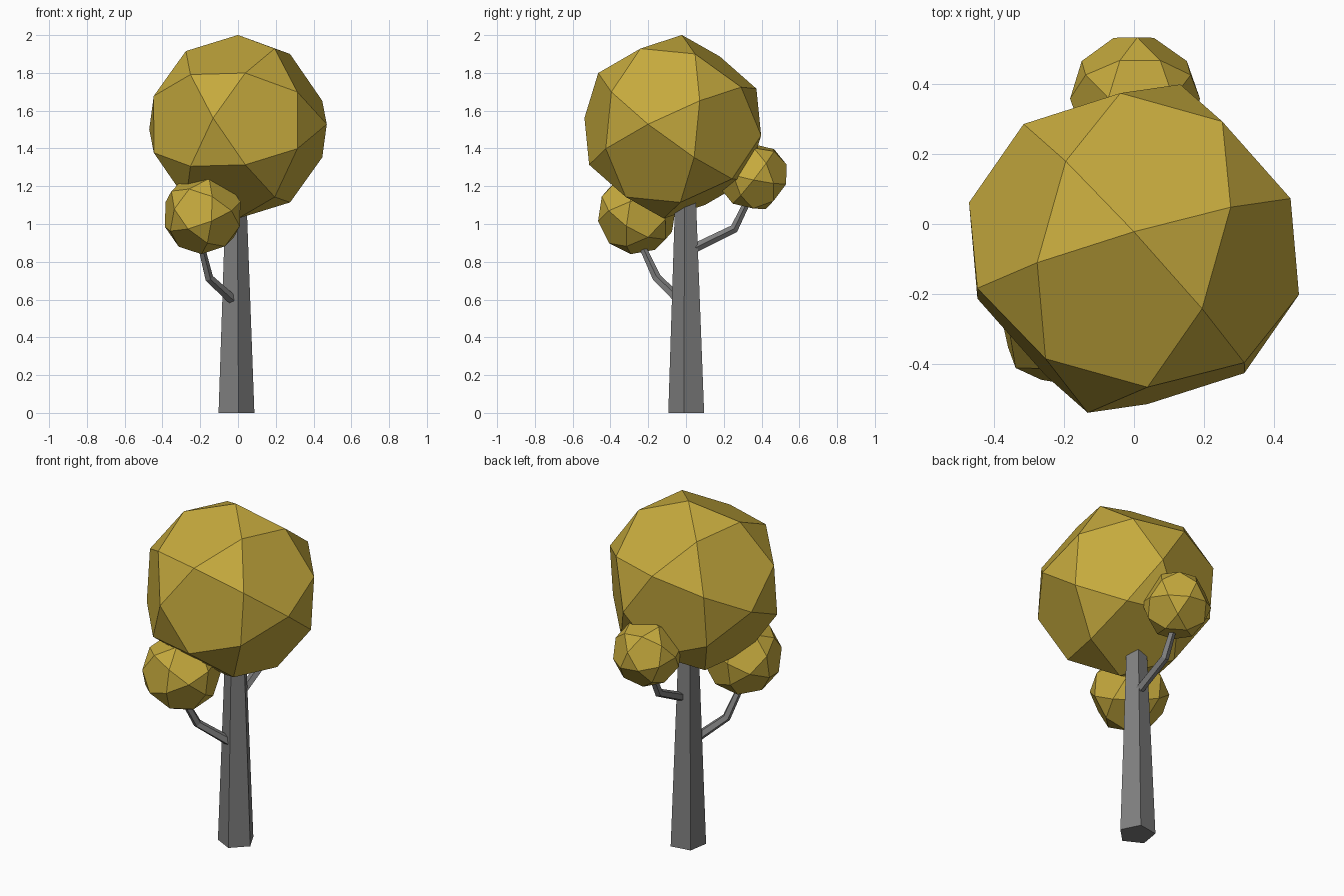
import bpy, bmesh, math
from mathutils import Vector, Matrix

if "Cube" in bpy.data.objects:
    bpy.data.objects.remove(bpy.data.objects["Cube"])


def material(name, colour):
    m = bpy.data.materials.new(name)
    m.diffuse_color = (*colour, 1)
    m.use_nodes = True
    m.node_tree.nodes["Principled BSDF"].inputs["Base Color"].default_value = m.diffuse_color
    return m


GOLD = material("golden_leaves", (0.56, 0.40, 0.047))
GREY = material("grey_bark", (0.21, 0.21, 0.21))


def finish(name, bm, mat):
    bmesh.ops.recalc_face_normals(bm, faces=bm.faces)
    me = bpy.data.meshes.new(name)
    bm.to_mesh(me)
    bm.free()
    me.materials.append(mat)
    ob = bpy.data.objects.new(name, me)
    bpy.context.collection.objects.link(ob)
    return ob


# Leaf ball: 12 pentagons and 20 triangles, made of rings around its axis n
def leaf_ball(name, centre, radius, n, v):
    n = Vector(n).normalized()
    v = Vector(v)
    v = (v - n * v.dot(n)).normalized()
    w = n.cross(v)
    c, s = 0.8507, 0.5257
    rings = [(c, s, 0, 72), (s, c, 36, 72), (0, 1, 18, 36),
             (-s, c, 0, 72), (-c, s, 36, 72)]
    bm = bmesh.new()
    for height, r, start, step in rings:
        for deg in range(start, start + 360, step):
            a = math.radians(deg)
            p = n * height + (v * math.cos(a) + w * math.sin(a)) * r
            bm.verts.new(Vector(centre) + p * radius)
    bmesh.ops.convex_hull(bm, input=bm.verts)
    bmesh.ops.dissolve_limit(bm, angle_limit=0.03, verts=bm.verts, edges=bm.edges)
    return finish(name, bm, GOLD)


# Tapered limb swept along a path of (point, radius)
def limb(name, path, sides=5, phase=0):
    pts = [Vector(p) for p, r in path]
    bm = bmesh.new()
    rings = []
    for i, (p, r) in enumerate(path):
        t = pts[min(i + 1, len(pts) - 1)] - pts[max(i - 1, 0)]
        q = Vector((0, 0, 1)).rotation_difference(t)
        ring = []
        for k in range(sides):
            a = math.radians(phase) + 2 * math.pi * k / sides
            ring.append(bm.verts.new(pts[i] + q @ Vector((r * math.cos(a), r * math.sin(a), 0))))
        rings.append(ring)
    for lo, hi in zip(rings, rings[1:]):
        for k in range(sides):
            j = (k + 1) % sides
            bm.faces.new((lo[k], lo[j], hi[j], hi[k]))
    bm.faces.new(rings[0][::-1])
    bm.faces.new(rings[-1])
    return finish(name, bm, GREY)


# Trunk and the two bent branches
limb("trunk", [((-0.013, 0.006, 0), 0.101), ((-0.013, 0, 1.2), 0.056)], phase=-81)
limb("front_branch", [((-0.03, -0.04, 0.60), 0.027), ((-0.155, -0.155, 0.715), 0.024),
                      ((-0.205, -0.25, 0.92), 0.018)])
limb("back_branch", [((0, 0.03, 0.865), 0.026), ((0, 0.255, 0.975), 0.024),
                     ((0, 0.34, 1.15), 0.018)])

# Crown and the two small leaf balls
leaf_ball("crown", (0, -0.07, 1.515), 0.488, (0.142, 0.590, 0.800), (-0.230, -0.764, 0.600))
leaf_ball("front_leaf_ball", (-0.187, -0.26, 1.052), 0.214, (-0.22, -0.95, 0.15), (-0.31, 0, -0.95))
leaf_ball("back_leaf_ball", (0.003, 0.357, 1.252), 0.186, (0.1, 0.2, 0.97), (0, -1, 0))
